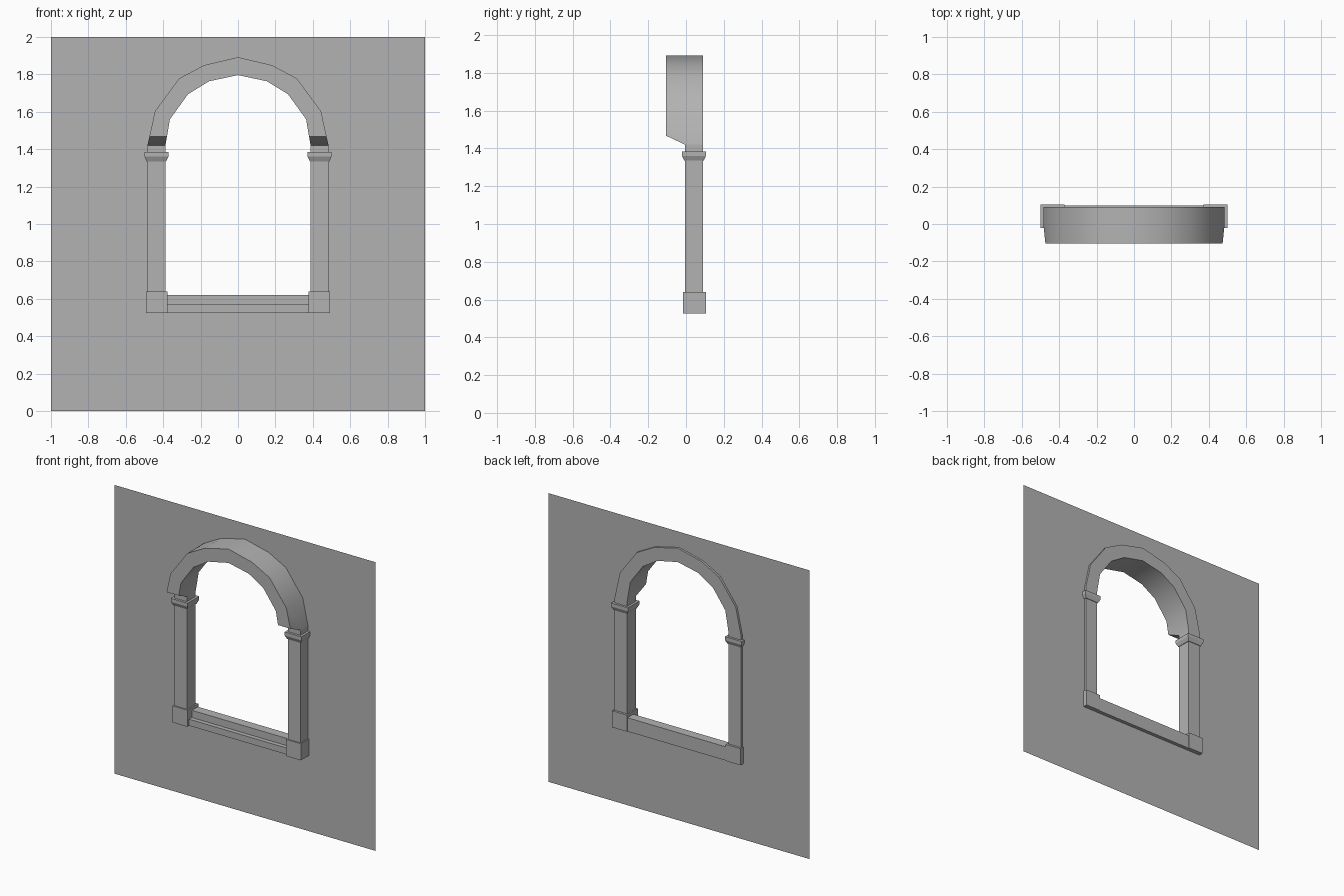
import bpy, bmesh, math

if "Cube" in bpy.data.objects:
    bpy.data.objects.remove(bpy.data.objects["Cube"], do_unlink=True)

stone = bpy.data.materials.new("grey_stone")
stone.use_nodes = True
GREY = (0.45, 0.45, 0.45, 1.0)
stone.diffuse_color = GREY
stone.node_tree.nodes["Principled BSDF"].inputs["Base Color"].default_value = GREY


def finish(name, bm, closed=True):
    if closed:
        bmesh.ops.recalc_face_normals(bm, faces=bm.faces[:])
    mesh = bpy.data.meshes.new(name)
    bm.to_mesh(mesh)
    bm.free()
    mesh.materials.append(stone)
    ob = bpy.data.objects.new(name, mesh)
    bpy.context.collection.objects.link(ob)
    return ob


def bridge(bm, rings, caps=True):
    """Skin a list of equal-length closed rings of points."""
    loops = [[bm.verts.new(p) for p in ring] for ring in rings]
    n = len(loops[0])
    for a, b in zip(loops, loops[1:]):
        for i in range(n):
            j = (i + 1) % n
            bm.faces.new((a[i], a[j], b[j], b[i]))
    if caps:
        bm.faces.new(loops[0])
        bm.faces.new(loops[-1])
    return loops


def stack(name, levels, side=1):
    """Rectangular block from (x0, x1, y0, y1, z) levels."""
    bm = bmesh.new()
    bridge(bm, [[(side * x0, y0, z), (side * x1, y0, z),
                 (side * x1, y1, z), (side * x0, y1, z)]
                for x0, x1, y0, y1, z in levels])
    return finish(name, bm)


def mirrored(half):
    """Full arch line from its +x half, which runs from the crown down."""
    return [(-x, z) for x, z in reversed(half[1:])] + half


# Arch lines, from the crown down to the springing
outer = [(0, 1.892), (0.182, 1.849), (0.315, 1.778), (0.444, 1.603), (0.484, 1.42)]
inner = [(0, 1.796), (0.155, 1.763), (0.267, 1.694), (0.364, 1.56), (0.388, 1.42)]


def arch_ring(y, foot_z):
    ends = []
    for line in (outer, inner):
        (xa, za), (xb, zb) = line[-2:]
        t = (za - foot_z) / (za - zb)
        ends.append(mirrored(line[:-1] + [(xa + t * (xb - xa), foot_z)]))
    return [(x, y, z) for x, z in ends[0] + ends[1][::-1]]


# Projecting arch hood with sloped feet
bm = bmesh.new()
loops = bridge(bm, [arch_ring(-0.105, 1.467), arch_ring(-0.005, 1.42),
                    arch_ring(0.09, 1.42)], caps=False)
for loop in (loops[0], loops[-1]):
    n = len(loop)
    for i in range(n // 2 - 1):
        bm.faces.new((loop[i], loop[i + 1], loop[n - 2 - i], loop[n - 1 - i]))
arch = finish("arch_hood", bm)
bpy.ops.object.select_all(action='DESELECT')
arch.select_set(True)
bpy.context.view_layer.objects.active = arch
bpy.ops.object.shade_smooth_by_angle(angle=math.radians(30))

# Pillars with base blocks and capitals
for side, label in ((1, "left"), (-1, "right")):
    stack(label + "_shaft", [(0.388, 0.484, -0.005, 0.09, z) for z in (0.6, 1.42)], side)
    stack(label + "_base_block", [(0.378, 0.492, -0.015, 0.105, z) for z in (0.525, 0.64)], side)
    stack(label + "_capital", [(0.384, 0.488, -0.009, 0.094, 1.335),
                               (0.372, 0.5, -0.021, 0.105, 1.36),
                               (0.372, 0.5, -0.021, 0.105, 1.385)], side)

# Stepped sill between the base blocks
sill = [(0.005, 0.525), (0.005, 0.57), (0.035, 0.57), (0.035, 0.62), (0.1, 0.62), (0.1, 0.525)]
bm = bmesh.new()
bridge(bm, [[(x, y, z) for y, z in sill] for x in (-0.38, 0.38)])
finish("window_sill", bm)

# Thin wall sheet with the window opening, hidden edge inside the frame
opening = [((a + c) / 2, (b + d) / 2) for (a, b), (c, d) in zip(outer, inner)]
half = [(0, 0), (1, 0), (1, 2), (0, 2)] + opening + [(opening[-1][0], 0.575), (0, 0.575)]
bm = bmesh.new()
for side in (1, -1):
    pts = [(side * x, 0.075, z) for x, z in half]
    bm.faces.new([bm.verts.new(p) for p in pts[::side]])
bmesh.ops.remove_doubles(bm, verts=bm.verts[:], dist=0.0001)
finish("wall", bm, closed=False)
